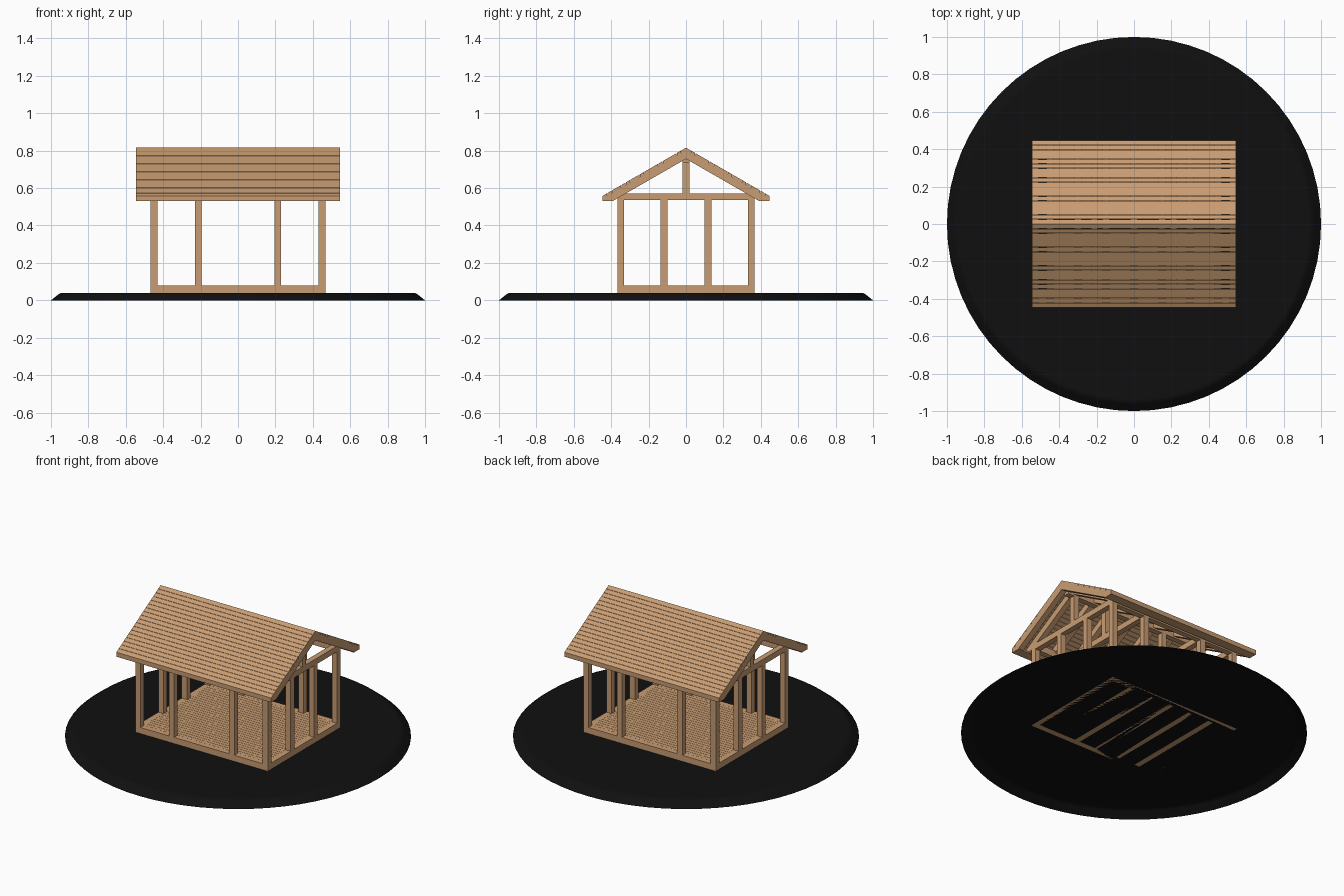
import bpy, bmesh, math
from mathutils import Vector

if "Cube" in bpy.data.objects:
    bpy.data.objects.remove(bpy.data.objects["Cube"])


def material(name, rgb):
    m = bpy.data.materials.new(name)
    m.diffuse_color = (*rgb, 1)
    m.use_nodes = True
    m.node_tree.nodes["Principled BSDF"].inputs["Base Color"].default_value = m.diffuse_color
    return m


WOOD = material("wood", (0.58, 0.335, 0.17))
DARK = material("dark_base", (0.005, 0.005, 0.005))


def finish(name, bm, mat):
    me = bpy.data.meshes.new(name)
    bm.to_mesh(me)
    bm.free()
    me.materials.append(mat)
    ob = bpy.data.objects.new(name, me)
    bpy.context.collection.objects.link(ob)
    return ob


def extrude_x(name, profile, x0, x1):
    """Prism with a (y, z) profile running along x."""
    bm = bmesh.new()
    f = bm.faces.new([bm.verts.new((x0, y, z)) for y, z in profile])
    r = bmesh.ops.extrude_face_region(bm, geom=[f])
    for v in r["geom"]:
        if isinstance(v, bmesh.types.BMVert):
            v.co.x = x1
    bmesh.ops.recalc_face_normals(bm, faces=bm.faces[:])
    return finish(name, bm, WOOD)


def box(name, x0, x1, y0, y1, z0, z1):
    return extrude_x(name, [(y0, z0), (y1, z0), (y1, z1), (y0, z1)], x0, x1)


# round base: open underneath, with a softened chamfer
GROUND = 0.04
bm = bmesh.new()
bmesh.ops.create_cone(bm, cap_ends=True, segments=64, radius1=1, radius2=0.95, depth=GROUND)
bmesh.ops.translate(bm, verts=bm.verts[:], vec=Vector((0, 0, GROUND / 2)))
rim = [e for e in bm.edges if all(v.co.z > 0.03 for v in e.verts)]
bmesh.ops.bevel(bm, geom=rim, offset=0.012, segments=2, profile=0.5, affect='EDGES')
under = [f for f in bm.faces if all(v.co.z < 0.001 for v in f.verts)]
bmesh.ops.delete(bm, geom=under, context='FACES')
finish("base_disc", bm, DARK)

X, Y, H = 0.449, 0.349, 0.018      # post centre lines and half thickness
FLOOR, PLATE, TOP = 0.079, 0.535, 0.572

# sills, top plates
for s in (-1, 1):
    box("long_sill", -X - H, X + H, s * Y - H, s * Y + H, GROUND, FLOOR)
    box("end_sill", s * X - H, s * X + H, -Y + H, Y - H, GROUND, FLOOR)
    box("top_plate", -X - H, X + H, s * Y - H, s * Y + H, PLATE, TOP + 0.006)

# floor joists and floor boards
for i in range(1, 6):
    x = -X + i * 2 * X / 6
    box("floor_joist", x - H, x + H, -Y + H, Y - H, GROUND, 0.066)
n = 26
step = 2 * (Y - H) / n
for i in range(n):
    y = -Y + H + i * step
    box("floor_board", -X + H, X - H, y + 0.0008, y + step - 0.0008, 0.066, FLOOR)

# posts around the perimeter
for sx in (-1, 1):
    for sy in (-1, 1):
        for x, y in ((X, Y), (0.213, Y), (X, 0.118)):
            px, py = sx * x, sy * y
            box("post", px - H, px + H, py - H, py + H, FLOOR, PLATE)

# tie beams and king posts
for x in (-X, -0.213, 0.213, X):
    box("tie_beam", x - H, x + H, -Y + H, Y - H, PLATE, TOP)
    box("king_post", x - H, x + H, -H, H, TOP, 0.735)
box("ridge_beam", -0.51, 0.51, -H, H, 0.735, 0.78)

# roof
W = 0.546                            # half length of the roof
RIDGE, EAVE = 0.816, 0.446
t = math.tan(math.radians(30))
T = 0.013                            # vertical board thickness
DROP = 0.06                          # rafter underside below the roof surface
top, end = RIDGE - T, EAVE - 0.012
n = 18
for s in (-1, 1):
    # rafters: seven over the frame, plus one flying rafter at each gable edge
    tail = min(end, (RIDGE - DROP - 0.53) / t)
    prof = [(0, top), (s * end, top - end * t), (s * end, 0.531),
            (s * tail, 0.531), (0, RIDGE - DROP)]
    for x in [-X + i * X / 3 for i in range(7)] + [H - W, W - H]:
        extrude_x("rafter", prof, x - H, x + H)
    # eave fascia and narrow soffit
    box("fascia", -W, W, s * end, s * EAVE, 0.53, RIDGE - EAVE * t - T + 0.008)
    box("soffit", -W, W, s * 0.387, s * end, 0.53, 0.541)
    # roof boards
    for i in range(n):
        a = EAVE * i / n + (0.0008 if i else 0)
        b = EAVE * (i + 1) / n - (0.0008 if i < n - 1 else 0)
        extrude_x("roof_board", [(s * a, RIDGE - a * t), (s * b, RIDGE - b * t),
                                 (s * b, RIDGE - b * t - T), (s * a, RIDGE - a * t - T)],
                  -W, W)
